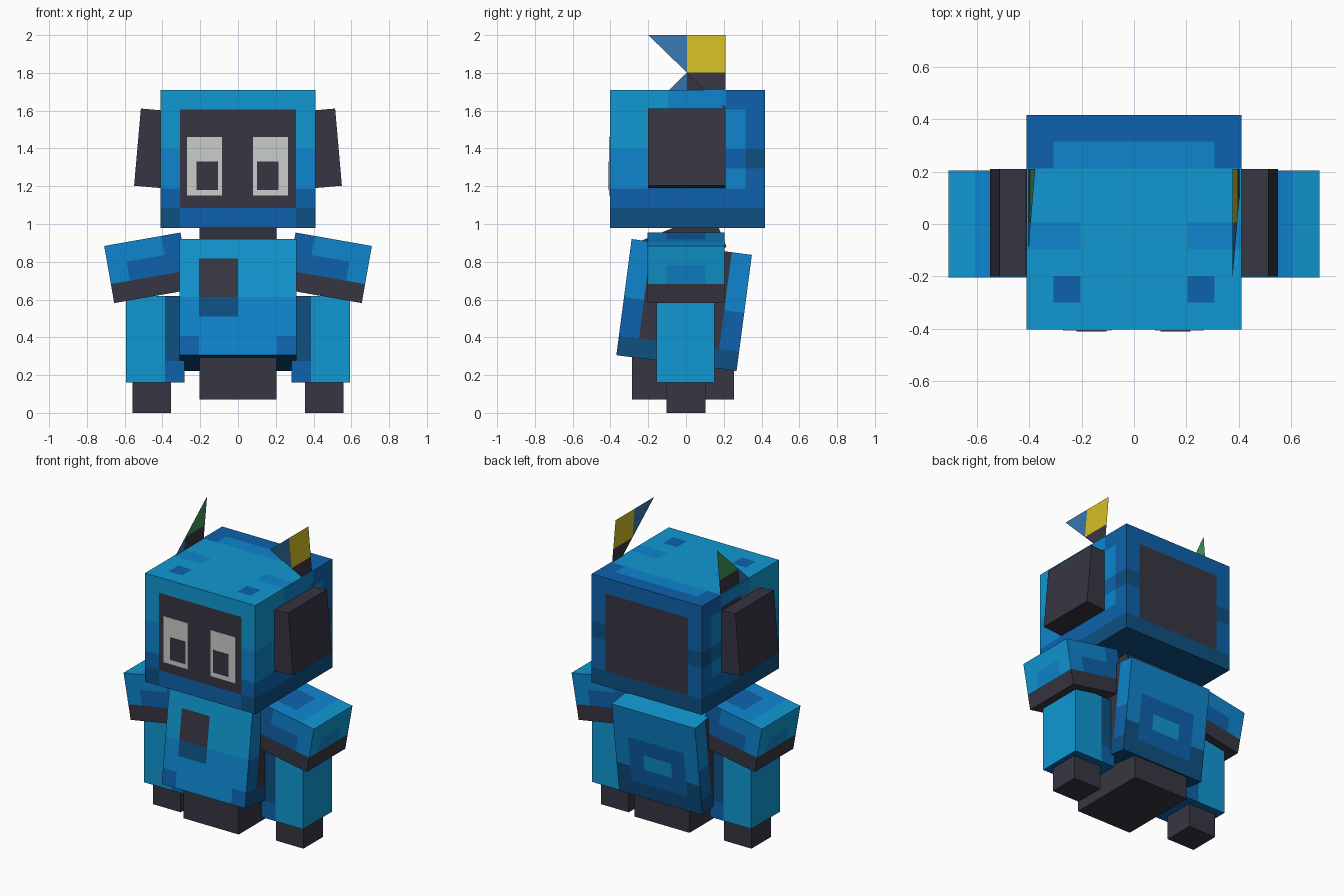
import bpy, bmesh, math
from mathutils import Matrix, Vector

if "Cube" in bpy.data.objects:
    bpy.data.objects.remove(bpy.data.objects["Cube"])


def lin(c):
    c /= 255
    return c / 12.92 if c <= 0.04045 else ((c + 0.055) / 1.055) ** 2.4


COLORS = {
    "light_blue": (16, 152, 210), "mid_blue": (14, 133, 206), "deep_blue": (13, 98, 172),
    "navy_blue": (14, 80, 130), "charcoal": (55, 54, 66), "eye_white": (202, 206, 202),
    "yellow": (212, 190, 34), "green": (62, 150, 88), "steel_blue": (54, 120, 174),
}
MATS = []
for key, rgb in COLORS.items():
    m = bpy.data.materials.new(key)
    m.diffuse_color = (*[lin(c) for c in rgb], 1)
    m.use_nodes = True
    m.node_tree.nodes["Principled BSDF"].inputs["Base Color"].default_value = m.diffuse_color
    MATS.append(m)
LIGHT, MID, DEEP, NAVY, DARK, WHITE, YELLOW, GREEN, STEEL = range(9)
T = 0.1025  # colour cell size


def finish(bm, name, loc, rot):
    me = bpy.data.meshes.new(name)
    bm.to_mesh(me)
    bm.free()
    for m in MATS:
        me.materials.append(m)
    ob = bpy.data.objects.new(name, me)
    ob.location = loc
    ob.rotation_euler = [math.radians(a) for a in rot]
    bpy.context.collection.objects.link(ob)
    return ob


def box(name, loc, size, rot=(0, 0, 0), paint=DARK, cells=None):
    """Box, cut into cells (x, y, z) and coloured by paint(center, normal)."""
    bm = bmesh.new()
    bmesh.ops.create_cube(bm, size=1, matrix=Matrix.Diagonal((*size, 1)))
    for ax, n in enumerate(cells or (1, 1, 1)):
        for i in range(1, n):
            co, no = Vector(), Vector()
            co[ax] = size[ax] * (i / n - 0.5)
            no[ax] = 1
            bmesh.ops.bisect_plane(bm, geom=bm.verts[:] + bm.edges[:] + bm.faces[:],
                                   plane_co=co, plane_no=no)
    bm.normal_update()
    for f in bm.faces:
        f.material_index = paint(f.calc_center_median(), f.normal) if callable(paint) else paint
    return finish(bm, name, loc, rot)


# Head
def paint_head(c, n):
    x, y, z = abs(c.x), c.y + 0.005, c.z + 1.345
    if n.z > 0.5:
        if y > 0.32 or (x > 0.31 and y > 0.21):
            return DEEP
        if y > 0.21 or (x > 0.2 and -0.1 < y < 0):
            return MID
        return DEEP if 0.2 < x < 0.31 and -0.3 < y < -0.2 else LIGHT
    if n.z < -0.5:
        return NAVY
    if abs(n.y) > 0.5:
        if x < 0.31 and 1.09 < z < 1.6:
            return DARK
        if n.y > 0:
            return NAVY if z < 1.08 or 1.29 < z < 1.4 else DEEP
        if z < 1.09:
            return NAVY if x > 0.31 else DEEP
        return LIGHT if z > 1.4 else MID if z > 1.19 else DEEP
    if z < 1.08:
        return NAVY
    if y > 0.31:
        return NAVY if 1.29 < z < 1.4 else DEEP
    if z < 1.19:
        return DEEP
    if y > 0.2:
        return DEEP if z > 1.6 or 1.29 < z < 1.4 else MID
    if z > 1.6:
        return LIGHT if y < -0.1 else MID
    return LIGHT if z > 1.4 else MID


box("head", (0, 0.007, 1.345), (0.82, 0.82, 0.73), paint=paint_head, cells=(8, 8, 7))

# Eyes and pupils as thin plates
for side, x, px in (("left", -0.178, -0.163), ("right", 0.173, 0.158)):
    box("eye_" + side, (x, -0.404, 1.305), (0.185, 0.006, 0.31), paint=WHITE)
    box("pupil_" + side, (px, -0.407, 1.255), (0.115, 0.006, 0.15), paint=DARK)

# Neck
box("neck", (0, -0.013, 0.894), (0.41, 0.41, 0.2), (22, 0, 0))


# Torso, leaning back
def paint_torso(c, n):
    x, y, row = abs(c.x), c.y, int((c.z + 0.31) / 0.62 * 6)
    if n.z > 0.5:
        return LIGHT
    if n.z < -0.5:
        return NAVY
    if n.y < -0.5:
        if -0.21 < c.x < 0 and row in (3, 4):
            return DARK
        if -0.21 < c.x < 0 and row == 2:
            return NAVY
        if row == 0:
            return DEEP if x > 0.2 else MID
        return LIGHT if row > 2 else MID
    if n.y > 0.5:
        if row == 0 or (row == 1 and x > 0.2):
            return NAVY
        if row == 2 and x < 0.11:
            return LIGHT
        return DEEP if x < 0.2 and row < 4 else MID
    if row == 0:
        return NAVY
    if abs(y) < 0.215:
        return DARK
    return DEEP if row < 3 else MID


box("torso", (0, -0.01, 0.571), (0.62, 0.642, 0.62), (-7.5, 0, 0), paint_torso, (6, 6, 6))

# Hips
box("hips", (0, -0.015, 0.2), (0.41, 0.54, 0.26))

for side, s in (("left", -1), ("right", 1)):
    # Ear pads and fins
    box("ear_" + side, (s * 0.43, 0.005, 1.398), (0.205, 0.41, 0.41), (0, -5 * s, 0))
    a, b, m = -0.205, 0.205, 0.0
    lo, mid, hi = 0.205, 0.405, 0.605
    if s > 0:
        shapes = ((STEEL, ((a, hi), (m, mid), (m, hi))),
                  (YELLOW, ((m, mid), (b, mid), (b, hi), (m, hi))),
                  (DARK, ((m, mid), (b, lo), (b, mid))))
    else:
        shapes = ((GREEN, ((m, mid), (b, mid), (b, hi))),
                  (DARK, ((m, lo), (b, lo), (b, mid), (m, mid))),
                  (STEEL, ((a, lo), (m, lo), (m, mid))))
    bm = bmesh.new()
    for mat, pts in shapes:
        f = bm.faces.new([bm.verts.new((0, y, z)) for y, z in pts])
        f.material_index = mat
        if s < 0:
            f.normal_flip()
    finish(bm, "fin_" + side, (s * 0.43, 0.005, 1.398), (0, -5 * s, 0))

    # Shoulders with a dark hem
    def paint_shoulder(c, n):
        x, row = c.x * s, int((c.z + 0.1535) / 0.307 * 3)
        if n.z > 0.5:
            return LIGHT if x > 0.1 else MID if x > 0 or abs(c.y) > 0.1 else DEEP
        if row == 0 or n.z < -0.5:
            return DARK
        if n.x * s > 0.5:
            return MID if row == 1 and abs(c.y) < 0.1 else LIGHT
        if x < -0.1 or (row == 1 and x < 0.1):
            return DEEP
        return MID

    box("shoulder_" + side, (s * 0.48, 0, 0.768), (0.41, 0.41, 0.307), (0, 10 * s, 0),
        paint_shoulder, (4, 4, 3))

    # Arms
    def paint_arm(c, n):
        x = c.x * s
        if n.z < -0.5 or n.x * s < -0.5:
            return DEEP
        if abs(n.y) > 0.5 and x < -0.05:
            return DEEP if c.z < -0.11 else NAVY
        return LIGHT

    box("arm_" + side, (s * 0.438, -0.002, 0.39), (0.308, 0.308, 0.46), paint=paint_arm,
        cells=(3, 1, 4))
    box("hand_" + side, (s * 0.457, 0, 0.09), (0.205, 0.205, 0.18))
